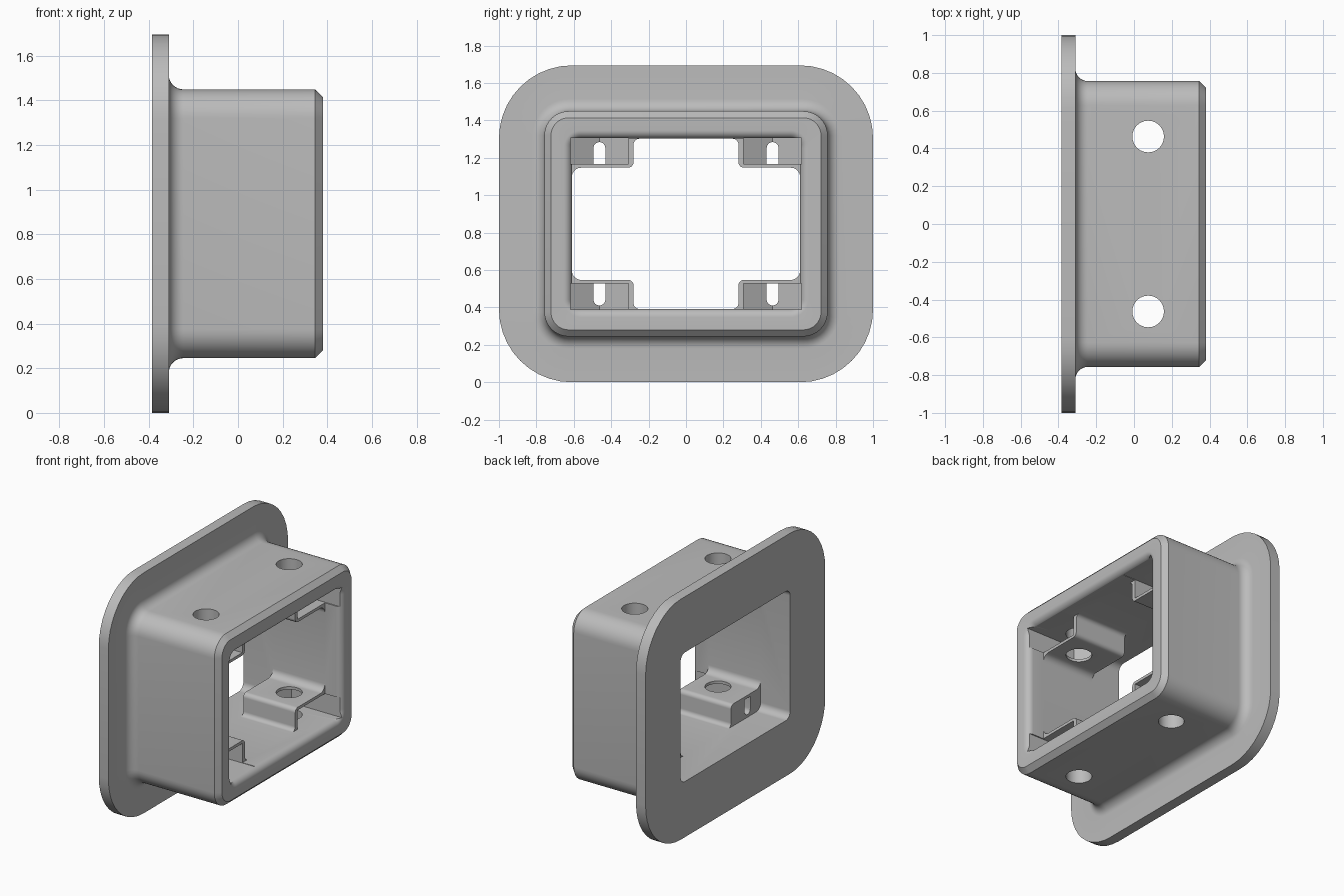
import bpy, bmesh
from math import sin, cos, pi, radians
from mathutils import Vector

if "Cube" in bpy.data.objects:
    bpy.data.objects.remove(bpy.data.objects["Cube"], do_unlink=True)

ZC = 0.847                                   # height of the housing axis
SIDES = [(sy, sz) for sy in (-1, 1) for sz in (-1, 1)]

grey = bpy.data.materials.new("plain grey")
grey.use_nodes = True
grey.diffuse_color = (0.5, 0.5, 0.5, 1)
grey.node_tree.nodes["Principled BSDF"].inputs["Base Color"].default_value = (0.5, 0.5, 0.5, 1)


def finish(bm, name):
    bmesh.ops.recalc_face_normals(bm, faces=bm.faces)
    mesh = bpy.data.meshes.new(name)
    bm.to_mesh(mesh)
    bm.free()
    mesh.materials.append(grey)
    obj = bpy.data.objects.new(name, mesh)
    bpy.context.collection.objects.link(obj)
    return obj


def arc(cx, cy, r, start, end, steps=8):
    angles = [radians(start + (end - start) * i / steps) for i in range(steps + 1)]
    return [(cx + r * cos(a), cy + r * sin(a)) for a in angles]


def rounded_rect(hy, hz, r):
    pts = []
    for cy, cz, a in ((1, 1, 0), (-1, 1, 90), (-1, -1, 180), (1, -1, 270)):
        pts += arc(cy * (hy - r), cz * (hz - r), r, a, a + 90, 10)
    return pts


def prisms(name, profile, axis, low, high):
    """Extrude a profile along x or z and repeat it in all four corners."""
    bm = bmesh.new()
    for sy, sz in SIDES:
        ends = []
        for d in (low, high):
            if axis == "x":
                pts = [(d, sy * a, ZC + sz * b) for a, b in profile]
            else:
                pts = [(a, sy * b, ZC + sz * d) for a, b in profile]
            ends.append([bm.verts.new(p) for p in pts])
        bm.faces.new(ends[0])
        bm.faces.new(ends[1])
        n = len(profile)
        for i in range(n):
            j = (i + 1) % n
            bm.faces.new((ends[0][i], ends[0][j], ends[1][j], ends[1][i]))
    return finish(bm, name)


# Housing: rounded rectangles lofted around a closed wall section
FLANGE, BOX, INNER = (1.0, 0.847, 0.39), (0.757, 0.602, 0.13), (0.61, 0.455, 0.05)


def grown(size, d):
    return tuple(s + d for s in size)


section = [(-0.385, INNER), (-0.385, FLANGE), (-0.31, FLANGE)]
section += [(x, grown(BOX, d)) for x, d in arc(-0.245, 0.065, 0.065, 180, 270)]
section += [(0.345, BOX), (0.38, grown(BOX, -0.035))]
section += [(x, grown(INNER, d)) for x, d in arc(0.335, 0.045, 0.045, 0, -90)]

bm = bmesh.new()
rings = [[bm.verts.new((x, y, ZC + z)) for y, z in rounded_rect(*size)]
         for x, size in section]
for k, ring in enumerate(rings):
    after = rings[(k + 1) % len(rings)]
    for i in range(len(ring)):
        j = (i + 1) % len(ring)
        bm.faces.new((ring[i], ring[j], after[j], after[i]))
housing = finish(bm, "flanged_housing")

# Corner brackets with rounded edges and wall fillets
bracket = [(0.25, 0.49)]
bracket += arc(0.25, 0.425, 0.03, 90, 0)
bracket += arc(0.31, 0.33, 0.03, 180, 270)
bracket += arc(0.56, 0.25, 0.05, 90, 0)
bracket += [(0.65, 0.25), (0.65, 0.49)]
brackets = prisms("nut_brackets", bracket, "x", -0.155, 0.25)

# Nut pockets with pointed ends, open toward the rim
HX, HY, HALF = 0.075, 0.463, 0.155
tip = HALF / cos(pi / 6)
pocket = [(HX - tip, HY), (HX - tip / 2, HY + HALF), (0.42, HY + HALF),
          (0.42, HY - HALF), (HX - tip / 2, HY - HALF)]
pockets = prisms("pocket_cutter", pocket, "z", 0.32, 0.458)

# Round-ended slots in the bracket backs
slot = [(HY + 0.032, 0.32)] + arc(HY, 0.405, 0.032, 0, 180) + [(HY - 0.032, 0.32)]
slots = prisms("slot_cutter", slot, "x", -0.2, 0.02)

# Screw holes through walls and brackets
holes = prisms("hole_cutter", arc(HX, HY, 0.084, 0, 345, 23), "z", 0.2, 0.7)

for tool, operation in ((brackets, "UNION"), (pockets, "DIFFERENCE"),
                        (slots, "DIFFERENCE"), (holes, "DIFFERENCE")):
    mod = housing.modifiers.new(tool.name, "BOOLEAN")
    mod.operation = operation
    mod.solver = "EXACT"
    mod.object = tool

# Bake the cuts, then drop the helpers
baked = bpy.data.meshes.new_from_object(
    housing.evaluated_get(bpy.context.evaluated_depsgraph_get()))
housing.modifiers.clear()
housing.data = baked
baked.name = "flanged_housing"
for tool in (brackets, pockets, slots, holes):
    bpy.data.objects.remove(tool, do_unlink=True)

bpy.ops.object.select_all(action="DESELECT")
bpy.context.view_layer.objects.active = housing
housing.select_set(True)
bpy.ops.object.shade_smooth_by_angle(angle=radians(30))
